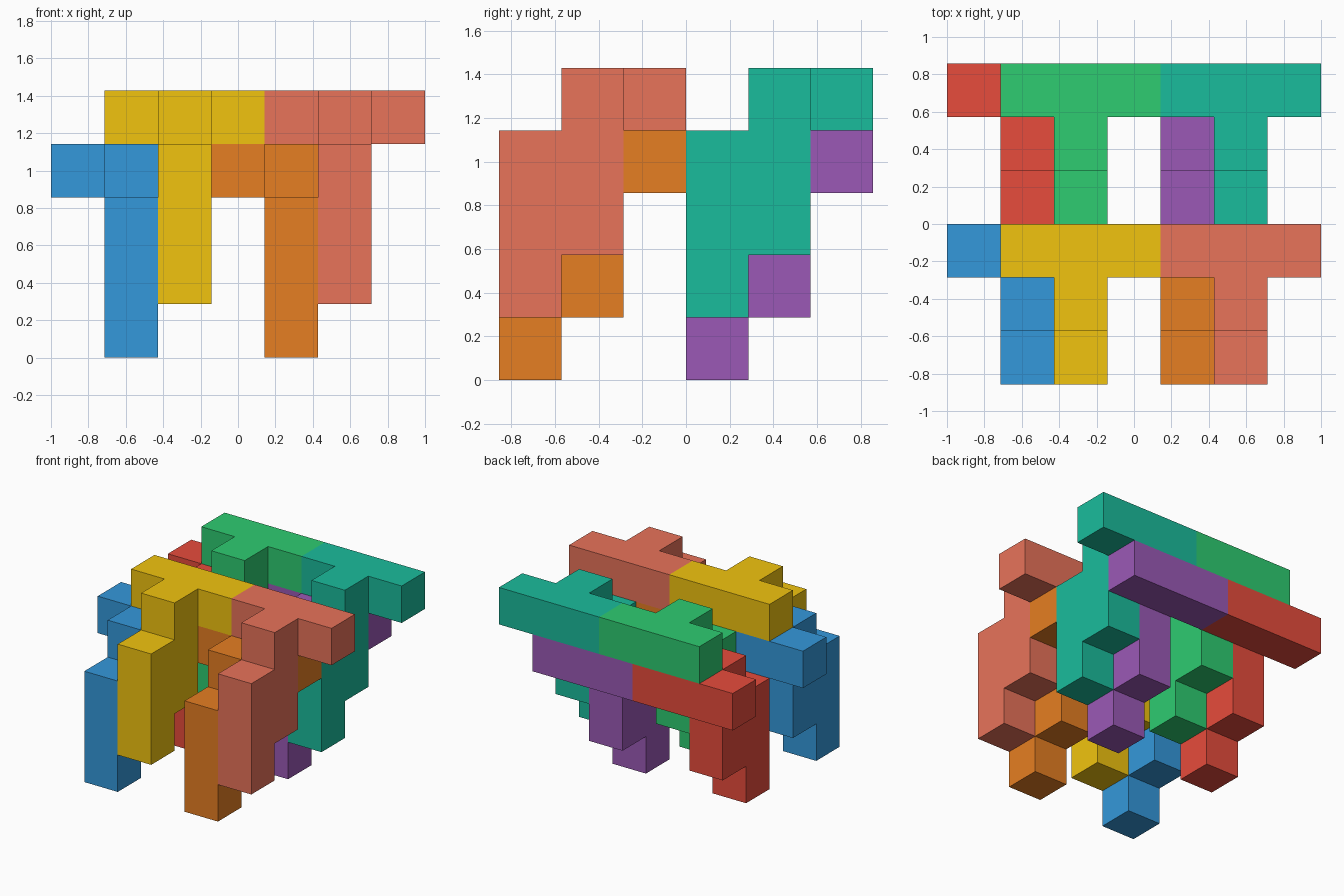
import bpy, bmesh
from mathutils import Vector

if "Cube" in bpy.data.objects:
    bpy.data.objects.remove(bpy.data.objects["Cube"])

U = 2 / 7                                   # edge of one cube
ORIGIN = Vector((-3.5, -3.0, 0.0))          # grid corner, in cubes
DIRS = [Vector(d) for d in ((1, 0, 0), (-1, 0, 0), (0, 1, 0),
                            (0, -1, 0), (0, 0, 1), (0, 0, -1))]

# One interlocking piece: crossbar at the back, stepped leg to the front
CELLS = {(x, 2, 3) for x in (0, 1, 2)}
CELLS |= {(1, 1, z) for z in (1, 2, 3)}
CELLS |= {(1, 0, z) for z in (0, 1, 2)}


def linear(hex_code):
    rgb = [int(hex_code[i:i + 2], 16) / 255 for i in (0, 2, 4)]
    return [c / 12.92 if c < 0.04045 else ((c + 0.055) / 1.055) ** 2.4 for c in rgb] + [1]


def add_piece(name, offset, colour):
    bm = bmesh.new()
    # Outer skin only: skip faces shared by two cubes
    for cell in CELLS:
        centre = Vector(cell) + Vector((0.5, 0.5, 0.5))
        for d in DIRS:
            if tuple(int(c) for c in Vector(cell) + d) in CELLS:
                continue
            a = Vector((d.y, d.z, d.x)) / 2
            b = d.cross(a)
            mid = centre + d / 2
            corners = (mid - a - b, mid + a - b, mid + a + b, mid - a + b)
            bm.faces.new([bm.verts.new((p + ORIGIN + Vector(offset)) * U) for p in corners])
    bmesh.ops.remove_doubles(bm, verts=bm.verts[:], dist=0.001)
    bmesh.ops.dissolve_limit(bm, angle_limit=0.01, verts=bm.verts[:], edges=bm.edges[:])
    bmesh.ops.recalc_face_normals(bm, faces=bm.faces[:])
    mesh = bpy.data.meshes.new(name)
    bm.to_mesh(mesh)
    bm.free()
    mat = bpy.data.materials.new(name + "_colour")
    mat.diffuse_color = linear(colour)
    mat.use_nodes = True
    mat.node_tree.nodes["Principled BSDF"].inputs["Base Color"].default_value = mat.diffuse_color
    mesh.materials.append(mat)
    bpy.context.collection.objects.link(bpy.data.objects.new(name, mesh))


# Two rows of four identical pieces: lower and upper, left and right
ROWS = (("front", 0, ("3498db", "f1c40f", "e67e22", "e8735a")),
        ("back", 3, ("e74c3c", "2ecc71", "9b59b6", "1abc9c")))
for row, y, colours in ROWS:
    for i, colour in enumerate(colours):
        side, level = divmod(i, 2)
        name = f"{row}_{('left', 'right')[side]}_{('lower', 'upper')[level]}_piece"
        add_piece(name, (3 * side + level, y, level), colour)
